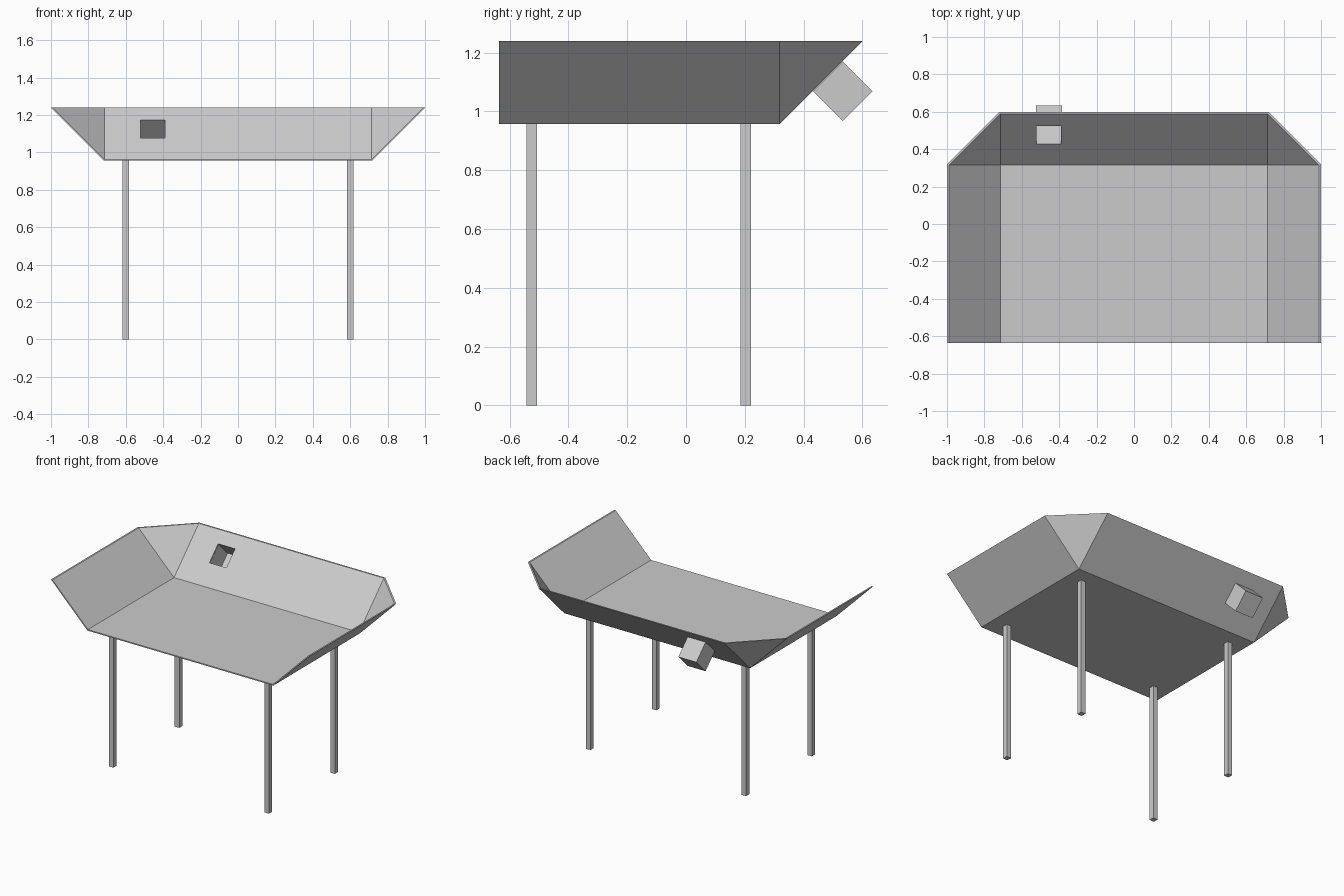
import bpy, bmesh, math
from mathutils import Matrix, Vector

if "Cube" in bpy.data.objects:
    bpy.data.objects.remove(bpy.data.objects["Cube"])

FRONT, FLOOR_Z, RIM_Z = -0.636, 0.957, 1.239
T = 0.008  # sheet thickness


def make_object(name, bm):
    bmesh.ops.recalc_face_normals(bm, faces=bm.faces)
    mesh = bpy.data.meshes.new(name)
    bm.to_mesh(mesh)
    bm.free()
    obj = bpy.data.objects.new(name, mesh)
    bpy.context.collection.objects.link(obj)
    return obj


def box(name, size, matrix, open_top=False):
    bm = bmesh.new()
    bmesh.ops.create_cube(bm, size=1)
    bmesh.ops.scale(bm, vec=size, verts=bm.verts)
    if open_top:
        top = [f for f in bm.faces if f.normal.z > 0.9]
        bmesh.ops.delete(bm, geom=top, context='FACES_ONLY')
    bmesh.ops.transform(bm, matrix=matrix, verts=bm.verts)
    return make_object(name, bm)


# Tray: outer and inner skins of a floor with three sloping walls, open at the front
def skin(bm, t):
    k, rim = 0.414 * t, 1.414 * t
    fx, fy, fz = 0.718 - k, 0.318 - k, FLOOR_Z + t
    rx, ry = 1 - rim, 0.6 - rim
    half = [(fx, FRONT, fz), (rx, FRONT, RIM_Z), (rx, fy, RIM_Z), (fx, ry, RIM_Z)]
    edge = [bm.verts.new(p) for p in half]
    edge += [bm.verts.new((-x, y, z)) for x, y, z in reversed(half)]
    right, left = bm.verts.new((fx, fy, fz)), bm.verts.new((-fx, fy, fz))
    e = edge
    for f in ([e[0], right, left, e[7]], [e[0], e[1], e[2], right], [e[2], e[3], right],
              [e[3], e[4], left, right], [e[4], e[5], left], [e[5], e[6], e[7], left]):
        bm.faces.new(f)
    return edge


bm = bmesh.new()
outer, inner = skin(bm, 0), skin(bm, T)
for i in range(8):
    j = (i + 1) % 8
    bm.faces.new([outer[i], outer[j], inner[j], inner[i]])
tray = make_object("tray", bm)

# Pocket hanging behind the sloping back wall, open towards the tray
side, width, wall = 0.1435, 0.139, 0.004
tilt = Matrix.Rotation(math.radians(45), 4, 'X')
centre = Vector((-0.455, 0.533, 1.068))
pocket = box("back_pocket", (width, side, side), Matrix.Translation(centre) @ tilt, True)
shell = pocket.modifiers.new("wall", 'SOLIDIFY')
shell.thickness, shell.offset, shell.use_even_offset = wall, -1, True

# Opening through the back wall into the pocket
mouth = centre + tilt.to_3x3() @ Vector((0, 0, side / 2))
cutter = box("pocket_cutter", (width - 2 * wall, side - 2 * wall, 0.06),
             Matrix.Translation(mouth) @ tilt)
cutter.hide_render = True
cutter.display_type = 'WIRE'
cut = tray.modifiers.new("opening", 'BOOLEAN')
cut.operation, cut.solver, cut.object = 'DIFFERENCE', 'EXACT', cutter

# Four square legs
for row, y in (("front", -0.524), ("back", 0.203)):
    for name, x in (("left", -0.601), ("right", 0.601)):
        box(f"{row}_{name}_leg", (0.035, 0.036, FLOOR_Z),
            Matrix.Translation((x, y, FLOOR_Z / 2)))
